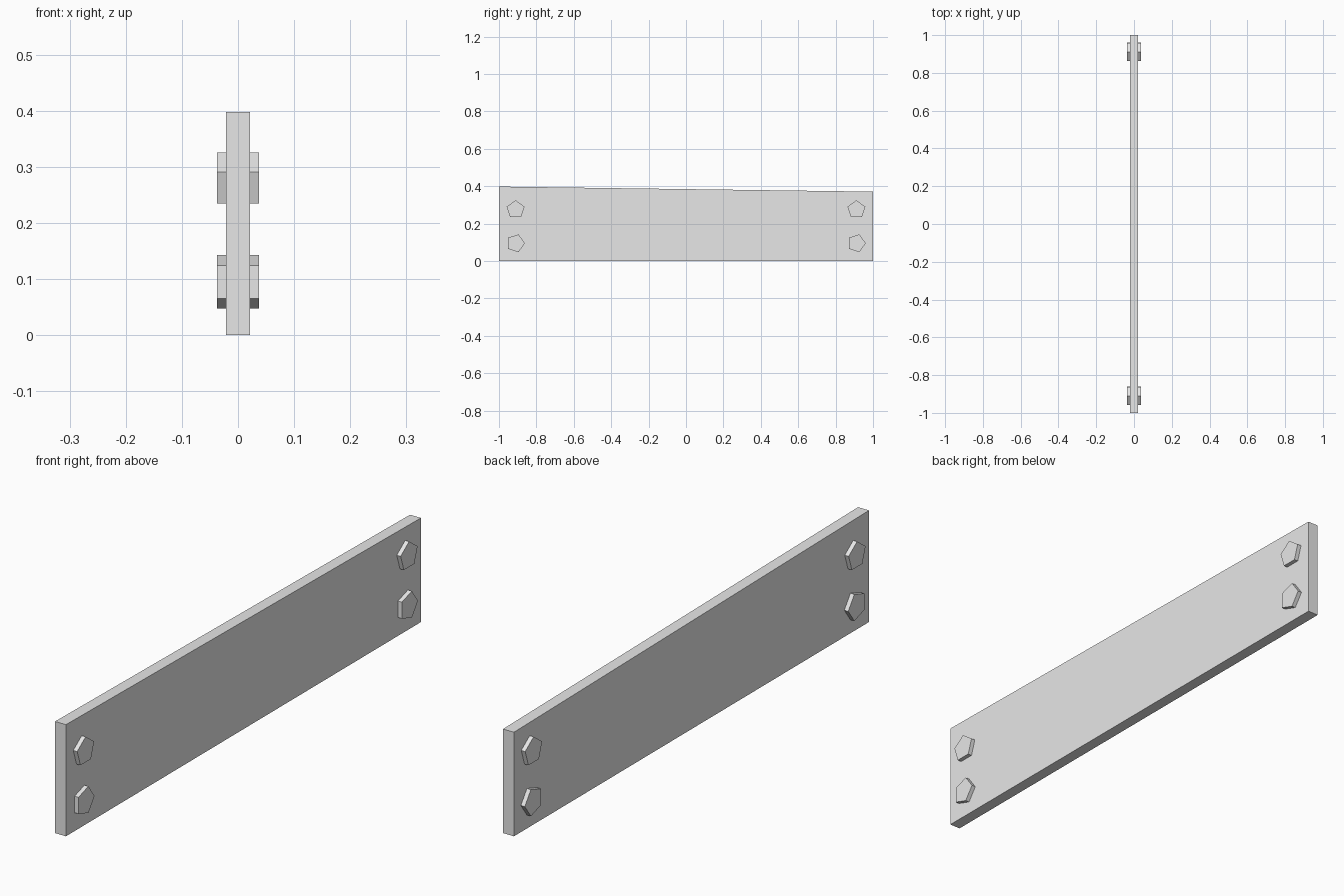
import bpy
import bmesh
from math import cos, sin, pi, radians

cube = bpy.data.objects.get("Cube")
if cube:
    bpy.data.objects.remove(cube)

GREY = (0.8, 0.8, 0.8, 1)
grey = bpy.data.materials.new("plain_grey")
grey.use_nodes = True
grey.diffuse_color = GREY
grey.node_tree.nodes["Principled BSDF"].inputs["Base Color"].default_value = GREY


def prism(name, outline, half_width):
    """Extrude a (y, z) outline across x, centred on x = 0."""
    bm = bmesh.new()
    face = bm.faces.new([bm.verts.new((-half_width, y, z)) for y, z in outline])
    side = bmesh.ops.extrude_face_region(bm, geom=[face])["geom"]
    verts = [v for v in side if isinstance(v, bmesh.types.BMVert)]
    bmesh.ops.translate(bm, verts=verts, vec=(2 * half_width, 0, 0))
    bmesh.ops.recalc_face_normals(bm, faces=bm.faces)
    mesh = bpy.data.meshes.new(name)
    bm.to_mesh(mesh)
    bm.free()
    mesh.materials.append(grey)
    obj = bpy.data.objects.new(name, mesh)
    bpy.context.collection.objects.link(obj)
    return obj


def pentagon(y, z, radius, start):
    angles = [start + i * 2 * pi / 5 for i in range(5)]
    return [(y + radius * cos(a), z + radius * sin(a)) for a in angles]


# Plank, slightly taller at the front end
prism("plank", [(-1, 0), (1, 0), (1, 0.371), (-1, 0.398)], 0.0215)

# Five-sided bolts passing through both ends: upper point up, lower point back
for end, y in (("front", -0.911), ("back", 0.911)):
    for level, z, start in (("upper", 0.275, radians(90)), ("lower", 0.095, 0)):
        prism(f"{end}_{level}_bolt", pentagon(y, z, 0.05, start), 0.037)
